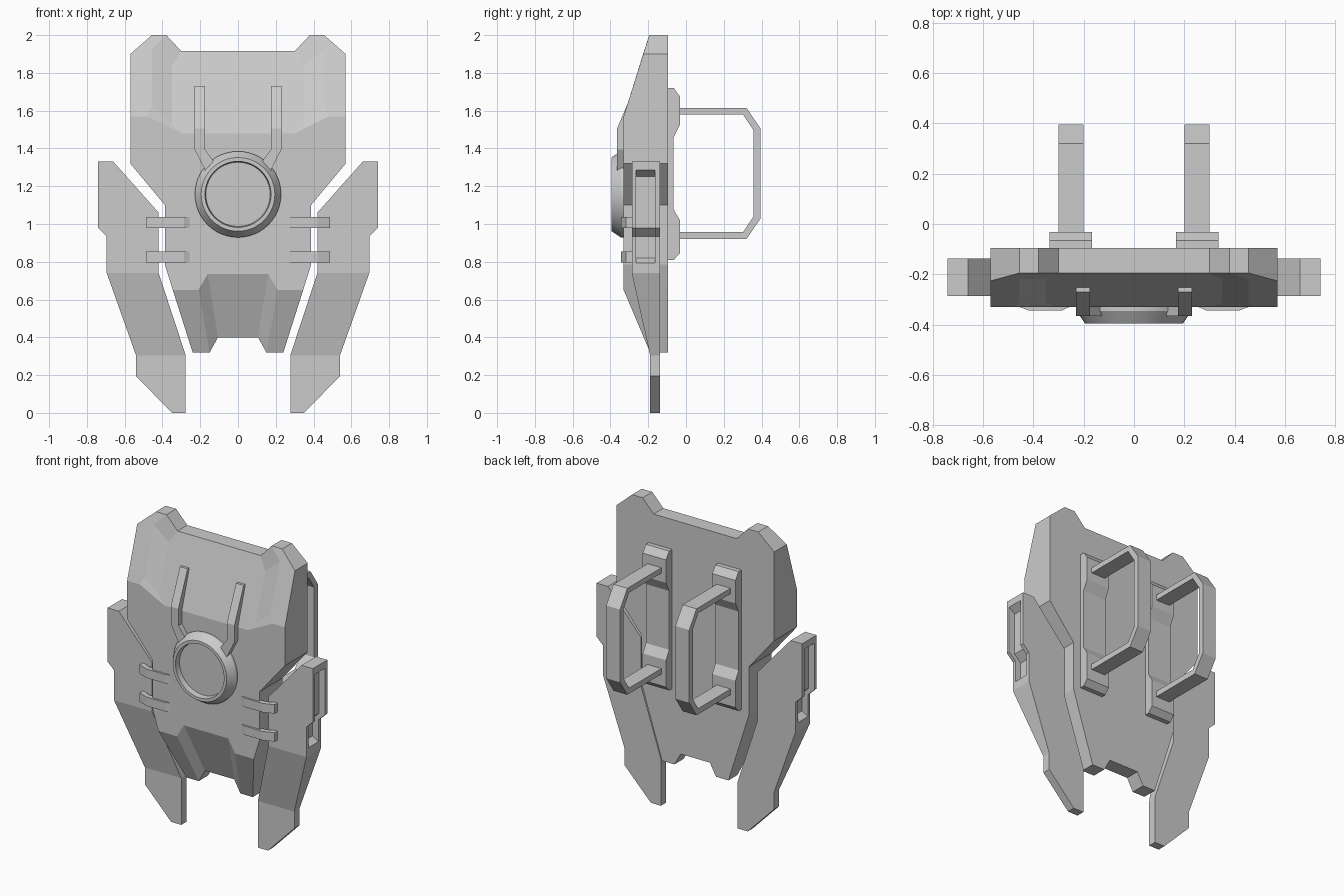
import bpy, bmesh, math

if "Cube" in bpy.data.objects:
    bpy.data.objects.remove(bpy.data.objects["Cube"])


def finish(name, bm, mirror=True):
    bmesh.ops.recalc_face_normals(bm, faces=bm.faces)
    me = bpy.data.meshes.new(name)
    bm.to_mesh(me)
    bm.free()
    ob = bpy.data.objects.new(name, me)
    bpy.context.collection.objects.link(ob)
    if mirror:
        ob.modifiers.new("Mirror", 'MIRROR')
    return ob


def slab(name, pts, faces, yback):
    """Faceted front sheet of (x, z, y) points, closed by walls to a flat back."""
    bm = bmesh.new()
    front = [bm.verts.new((x, y, z)) for x, z, y in pts]
    back = [bm.verts.new((x, yback, z)) for x, z, y in pts]
    count = {}
    for f in faces:
        bm.faces.new([front[i] for i in f])
        bm.faces.new([back[i] for i in reversed(f)])
        for a, b in zip(f, f[1:] + f[:1]):
            key = (min(a, b), max(a, b))
            count[key] = count.get(key, 0) + 1
    for (a, b), n in count.items():
        if n == 1 and (pts[a][0] > 0 or pts[b][0] > 0):   # leave mirror seam open
            bm.faces.new((front[a], front[b], back[b], back[a]))
    return finish(name, bm)


def prism(name, pts, axis, lo, hi, mirror=True):
    """Polygon extruded along x (pts = y, z), y (pts = x, z) or z (pts = x, y)."""
    bm = bmesh.new()
    def at(p, t):
        c = list(p)
        c.insert(axis, t)
        return bm.verts.new(c)
    a = [at(p, lo) for p in pts]
    b = [at(p, hi) for p in pts]
    bm.faces.new(a)
    bm.faces.new(b[::-1])
    for i in range(len(pts)):
        j = (i + 1) % len(pts)
        bm.faces.new((a[i], a[j], b[j], b[i]))
    return finish(name, bm, mirror)


# Main armour plate: raised shoulders, sunken centre panels top and bottom
F = -0.33
body = [
    (.38, 2.0, -.195), (.456, 2.0, -.195), (.57, 1.90, -.226), (.57, 1.57, F),      # 0-3 shoulder
    (.48, 1.57, F), (.456, 1.62, -.314), (.456, 1.925, -.219),                      # 4-6
    (.30, 1.915, -.195), (.35, 1.84, -.218), (.35, 1.53, -.314), (.30, 1.48, F),    # 7-10 centre
    (0, 1.48, F), (0, 1.915, -.195),                                                # 11-12
    (.57, 1.32, F), (.387, 1.10, F), (.387, .785, F), (.345, .65, F),               # 13-16 flank
    (.21, .65, F), (.16, .735, F), (0, .735, F),                                    # 17-19 lower crease
    (.24, .32, -.19), (.15, .32, -.19), (.106, .40, -.19), (0, .40, -.19),          # 20-23 lower edge
]
slab("main_plate", body, [
    [0, 1, 2, 3, 4, 5, 6], [0, 6, 8, 7], [6, 5, 9, 8], [5, 4, 10, 9],
    [12, 7, 8, 9, 10, 11],
    [11, 10, 4, 3, 13, 14, 15, 16, 17, 18, 19],
    [16, 20, 21, 17], [17, 21, 22, 18], [18, 22, 23, 19]], -.095)

# Side wings, tapering towards the lower tips
W, T = -.287, -.19
wing = slab("side_wing", [
    (.742, 1.33, W), (.66, 1.33, W), (.42, 1.06, W), (.42, .74, W), (.277, .305, T),
    (.277, 0, T), (.35, 0, T), (.54, .195, T), (.54, .305, T), (.695, .74, W),
    (.695, .935, W), (.742, .98, W)],
    [[0, 1, 2, 3, 9, 10, 11], [3, 4, 8, 9], [4, 5, 6, 7, 8]], -.137)

# Slot sunk into each wing's outer edge
cutter = prism("slot_cutter", [
    (.80, 1.33), (.742, 1.285), (.70, 1.252), (.70, .98), (.653, .935),
    (.653, .82), (.70, .79), (.80, .73)], 1, -.265, -.163, mirror=False)
cutter.hide_render = True
cutter.hide_viewport = True
cut = wing.modifiers.new("Slot", 'BOOLEAN')
cut.operation = 'DIFFERENCE'
cut.solver = 'EXACT'
cut.object = cutter
wing.modifiers.move(1, 0)

# Bent fins rising from the ring
slab("ring_fin", [
    (.175, 1.73, -.27), (.23, 1.73, -.27), (.23, 1.505, -.365), (.23, 1.395, -.365),
    (.172, 1.28, -.365), (.13, 1.335, -.365), (.175, 1.395, -.365), (.175, 1.505, -.365)],
    [[0, 1, 2, 7], [2, 3, 4, 5, 6, 7]], -.24)

# Clips bridging the plate and the wings
for i, (lo, hi) in enumerate([(.98, 1.038), (.797, .855)]):
    prism(f"clip_{i + 1}", [
        (.24, -.322), (.285, -.343), (.42, -.343), (.488, -.318), (.488, -.28),
        (.42, -.31), (.24, -.31)], 2, lo, hi)

# Round front ring with a sunken face
bm = bmesh.new()
profile = [(.228, -.32), (.228, -.345), (.195, -.395), (.175, -.395), (.170, -.36)]
N = 48
rings = [[bm.verts.new((r * math.cos(2 * math.pi * k / N), y,
                        1.157 + r * math.sin(2 * math.pi * k / N))) for k in range(N)]
         for r, y in profile]
for a, b in zip(rings, rings[1:]):
    for k in range(N):
        bm.faces.new((a[k], a[(k + 1) % N], b[(k + 1) % N], b[k]))
bm.faces.new(rings[0])
bm.faces.new(rings[-1])
ring = finish("front_ring", bm, mirror=False)
bpy.context.view_layer.objects.active = ring
ring.select_set(True)
bpy.ops.object.shade_smooth_by_angle(angle=math.radians(25))

# Back mounts and grip handles
prism("handle_mount", [
    (-.10, 1.72), (-.065, 1.72), (-.032, 1.675), (-.032, 1.525), (-.065, 1.46),
    (-.065, 1.075), (-.032, 1.02), (-.032, .845), (-.065, .81), (-.10, .81)], 0, .167, .335)
prism("grip_handle", [
    (-.05, 1.615), (.32, 1.615), (.395, 1.505), (.395, 1.03), (.32, .92), (-.05, .92),
    (-.05, .957), (.302, .957), (.358, 1.04), (.358, 1.495), (.302, 1.58), (-.05, 1.58)],
    0, .20, .30)
